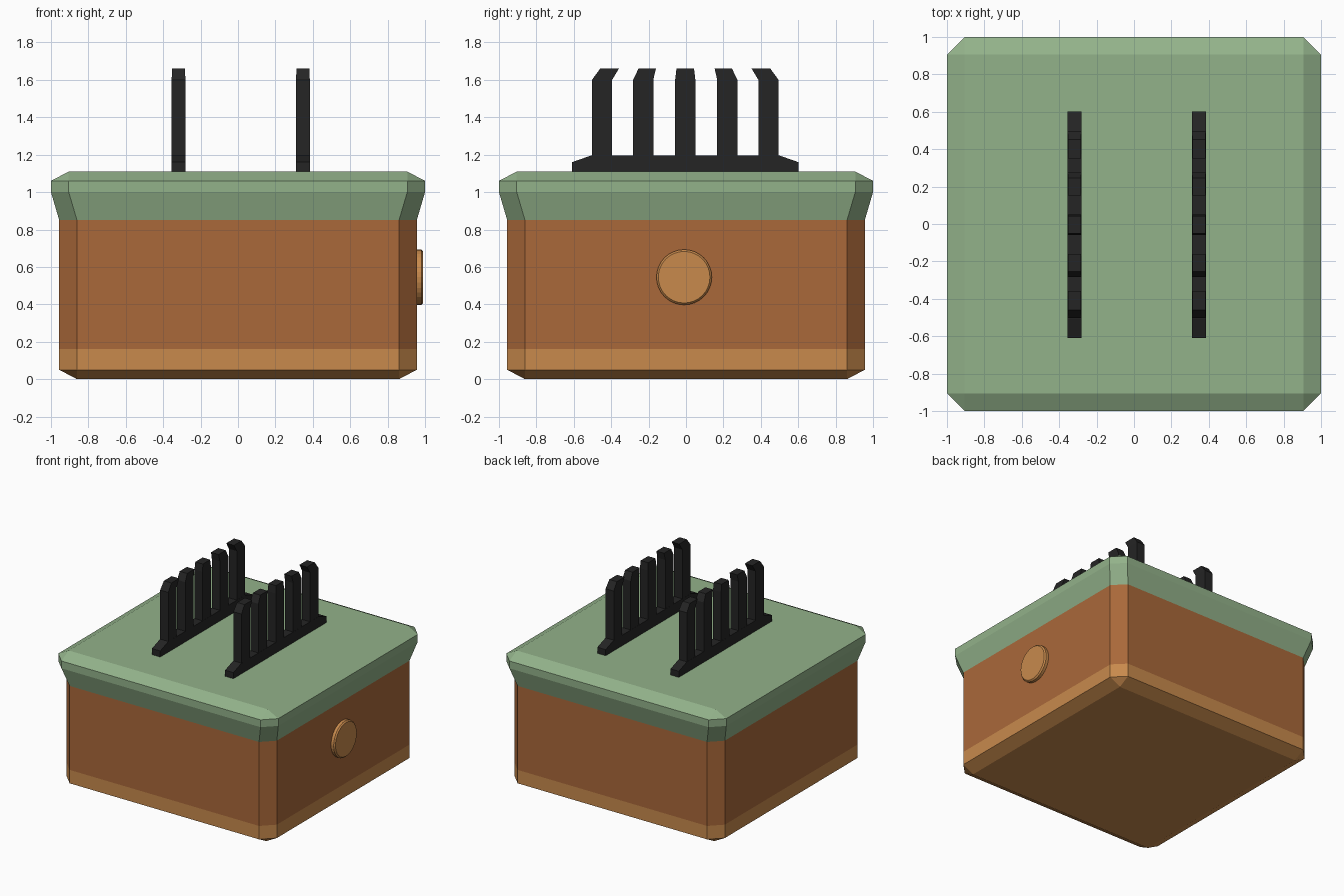
import bpy, bmesh, math
from mathutils import Matrix

if "Cube" in bpy.data.objects:
    bpy.data.objects.remove(bpy.data.objects["Cube"])


def material(name, rgb):
    m = bpy.data.materials.new(name)
    m.diffuse_color = (*rgb, 1)
    m.use_nodes = True
    m.node_tree.nodes["Principled BSDF"].inputs["Base Color"].default_value = m.diffuse_color
    return m


BROWN = material("brown", (0.40, 0.14, 0.042))
TAN = material("tan", (0.58, 0.255, 0.073))
GREEN = material("green", (0.29, 0.445, 0.255))
BLACK = material("black", (0.018, 0.018, 0.018))


def finish(bm, name, *mats):
    bmesh.ops.remove_doubles(bm, verts=bm.verts, dist=1e-4)
    bmesh.ops.recalc_face_normals(bm, faces=bm.faces)
    me = bpy.data.meshes.new(name)
    bm.to_mesh(me)
    bm.free()
    for m in mats:
        me.materials.append(m)
    ob = bpy.data.objects.new(name, me)
    bpy.context.collection.objects.link(ob)
    return ob


def octagon(h, c, z):
    """Square of half width h with corners cut by c."""
    k = h - c
    return [(k, -h, z), (h, -k, z), (h, k, z), (k, h, z),
            (-k, h, z), (-h, k, z), (-h, -k, z), (-k, -h, z)]


def loft(bm, rings, start=True, end=True, mats=None):
    loops = [[bm.verts.new(p) for p in r] for r in rings]
    n = len(rings[0])
    for j, (a, b) in enumerate(zip(loops, loops[1:])):
        for i in range(n):
            f = bm.faces.new((a[i], a[(i + 1) % n], b[(i + 1) % n], b[i]))
            f.material_index = mats[j] if mats else 0
    if start:
        bm.faces.new(loops[0][::-1])
    if end:
        bm.faces.new(loops[-1])


def square(h, z):
    return [(h, -h, z), (h, h, z), (-h, h, z), (-h, -h, z)]


# Plinth band and box wall, open under the lid
C = 0.095
bm = bmesh.new()
loft(bm, [octagon(0.956, C, z) for z in (0.05, 0.16, 0.85)],
     start=False, end=False, mats=[0, 1])
# Bevelled underside: octagon narrowing to a square
loft(bm, [octagon(0.861, 0, 0), octagon(0.956, C, 0.05)], start=False, end=False)
bm.faces.new([bm.verts.new(p) for p in square(0.861, 0)[::-1]])
finish(bm, "box_body", TAN, BROWN)

# Flared lid with bevelled top
bm = bmesh.new()
loft(bm, [octagon(0.956, C, 0.85), octagon(1.0, C, 1.0),
          octagon(1.0, C, 1.06), octagon(0.905, 0, 1.11)], start=False, end=False)
bm.faces.new([bm.verts.new(p) for p in square(0.905, 1.11)])
finish(bm, "lid", GREEN)

# Two combs: tapered foot plus five teeth with bent tips
# tooth: centre y, tip start y, tip end y
half = [(-0.445, -0.455, -0.355), (-0.225, -0.25, -0.157)]
teeth = half + [(0, -0.047, 0.047)] + [(-c, -b, -a) for c, a, b in half]
teeth[0] = (-0.445, -0.455, -0.355)


def tooth_ring(w, y0, y1, z):
    return [(-w, y0, z), (w, y0, z), (w, y1, z), (-w, y1, z)]


for name, x in (("left_comb", -0.318), ("right_comb", 0.347)):
    bm = bmesh.new()
    foot = [(-0.605, 1.10), (0.605, 1.10), (0.605, 1.16),
            (0.5, 1.197), (-0.5, 1.197), (-0.605, 1.16)]
    loft(bm, [[(s * 0.0375, y, z) for y, z in foot] for s in (-1, 1)])
    for c, t0, t1 in teeth:
        y0, y1 = c - 0.054, c + 0.054
        loft(bm, [tooth_ring(0.037, y0, y1, 1.17),
                  tooth_ring(0.037, y0, y1, 1.60),
                  tooth_ring(0.034, t0, t1, 1.66)])
    finish(bm, name, BLACK).location = (x, -0.004, 0)

# Round button on the right side
bm = bmesh.new()
N = 32
loft(bm, [[(x, r * math.cos(2 * math.pi * i / N), r * math.sin(2 * math.pi * i / N))
           for i in range(N)]
          for x, r in ((0.94, 0.148), (0.98, 0.148), (0.99, 0.138))])
finish(bm, "button", TAN).location = (0, -0.01, 0.545)
